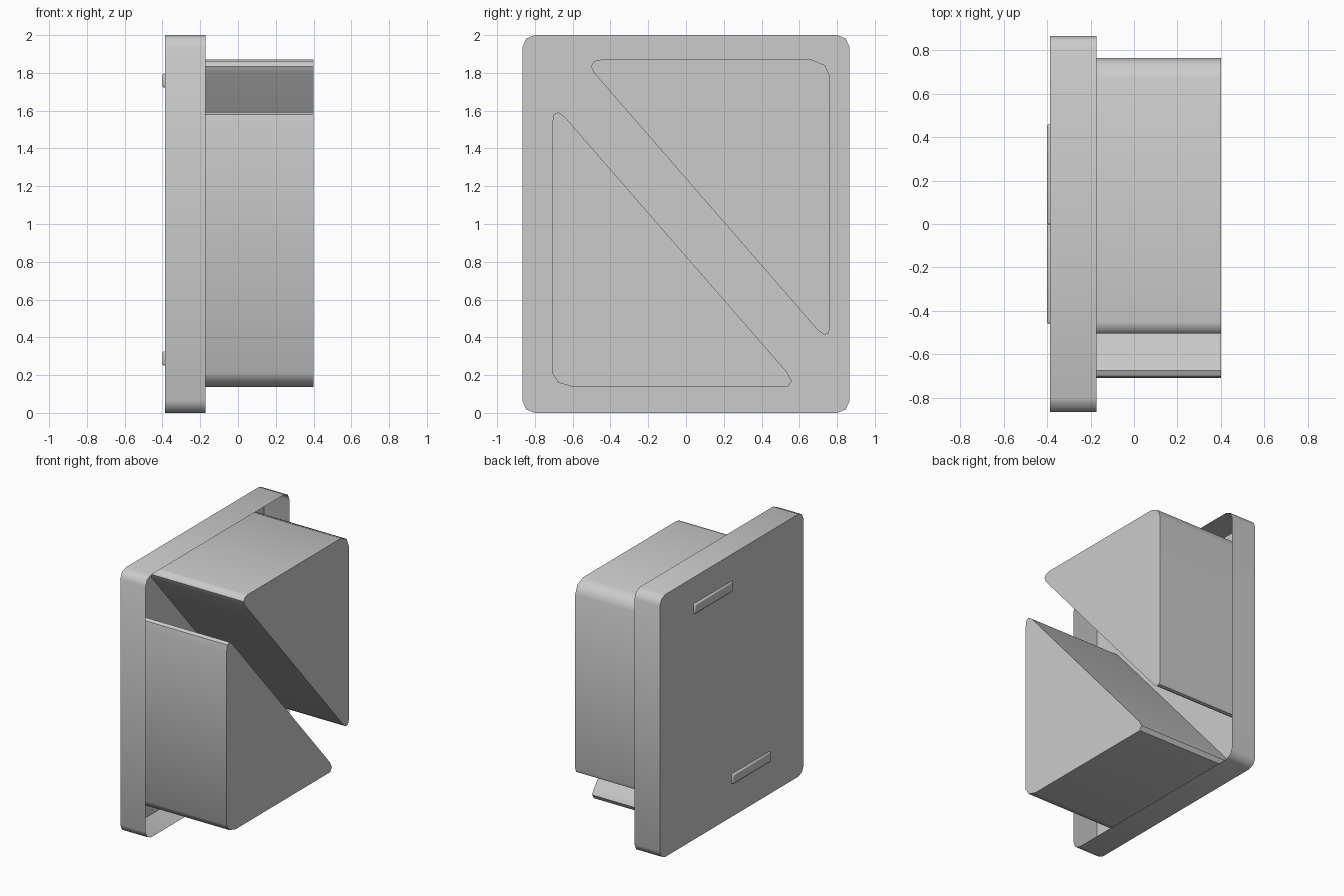
import bpy, bmesh, math

if "Cube" in bpy.data.objects:
    bpy.data.objects.remove(bpy.data.objects["Cube"])

BACK, RIM, FRONT = -0.386, -0.172, 0.40


def smooth(ob, angle=50):
    bpy.ops.object.select_all(action='DESELECT')
    ob.select_set(True)
    bpy.context.view_layer.objects.active = ob
    bpy.ops.object.shade_smooth_by_angle(angle=math.radians(angle))


def extruded(name, outline, x_open, x_cap):
    """Thin shell from a (y, z) outline: walls plus one cap, open at x_open."""
    bm = bmesh.new()
    a = [bm.verts.new((x_open, y, z)) for y, z in outline]
    b = [bm.verts.new((x_cap, y, z)) for y, z in outline]
    n = len(outline)
    cap = bm.faces.new(b)
    for i in range(n):
        j = (i + 1) % n
        bm.faces.new((a[i], a[j], b[j], b[i]))
    bmesh.ops.recalc_face_normals(bm, faces=bm.faces)
    cap.normal_update()
    if cap.normal.x * (x_cap - x_open) < 0:
        bmesh.ops.reverse_faces(bm, faces=bm.faces)
    me = bpy.data.meshes.new(name)
    bm.to_mesh(me)
    bm.free()
    ob = bpy.data.objects.new(name, me)
    bpy.context.collection.objects.link(ob)
    smooth(ob)
    return ob


def rounded_rect(y0, y1, z0, z1, r, seg):
    pts = []
    centres = [(y1 - r, z1 - r), (y0 + r, z1 - r), (y0 + r, z0 + r), (y1 - r, z0 + r)]
    for k, (cy, cz) in enumerate(centres):
        for s in range(seg + 1):
            t = math.pi / 2 * (k + s / seg)
            pts.append((cy + r * math.cos(t), cz + r * math.sin(t)))
    return pts


# Shallow tray: back panel with a thin rim, open towards +x
extruded("back_tray", rounded_rect(-0.866, 0.866, 0, 2, 0.065, 2), RIM, BACK)

# Two triangular blocks with rounded corners, rising from the tray
upper = [(-0.487, 1.80), (-0.503, 1.835), (-0.487, 1.862), (-0.45, 1.87),
         (0.667, 1.87), (0.737, 1.84), (0.763, 1.777),
         (0.763, 0.45), (0.753, 0.42), (0.73, 0.414), (0.70, 0.435)]
lower = [(-0.709, 1.53), (-0.70, 1.58), (-0.675, 1.592), (-0.64, 1.565),
         (0.535, 0.215), (0.559, 0.17), (0.54, 0.138),
         (-0.60, 0.138), (-0.675, 0.16), (-0.709, 0.21)]
extruded("upper_wedge", upper, BACK, FRONT)
extruded("lower_wedge", lower, BACK, FRONT)

# Small bevelled bars on the back panel
for name, y, z in (("upper_bar", 0.228, 1.76), ("lower_bar", -0.228, 0.288)):
    bpy.ops.mesh.primitive_cube_add(size=1, location=(BACK + 0.003, y, z))
    bar = bpy.context.object
    bar.name = name
    bar.scale = (0.034, 0.464, 0.076)
    bpy.ops.object.transform_apply(location=False, rotation=False, scale=True)
    mod = bar.modifiers.new("edges", 'BEVEL')
    mod.width = 0.011
    mod.segments = 2
    smooth(bar)
